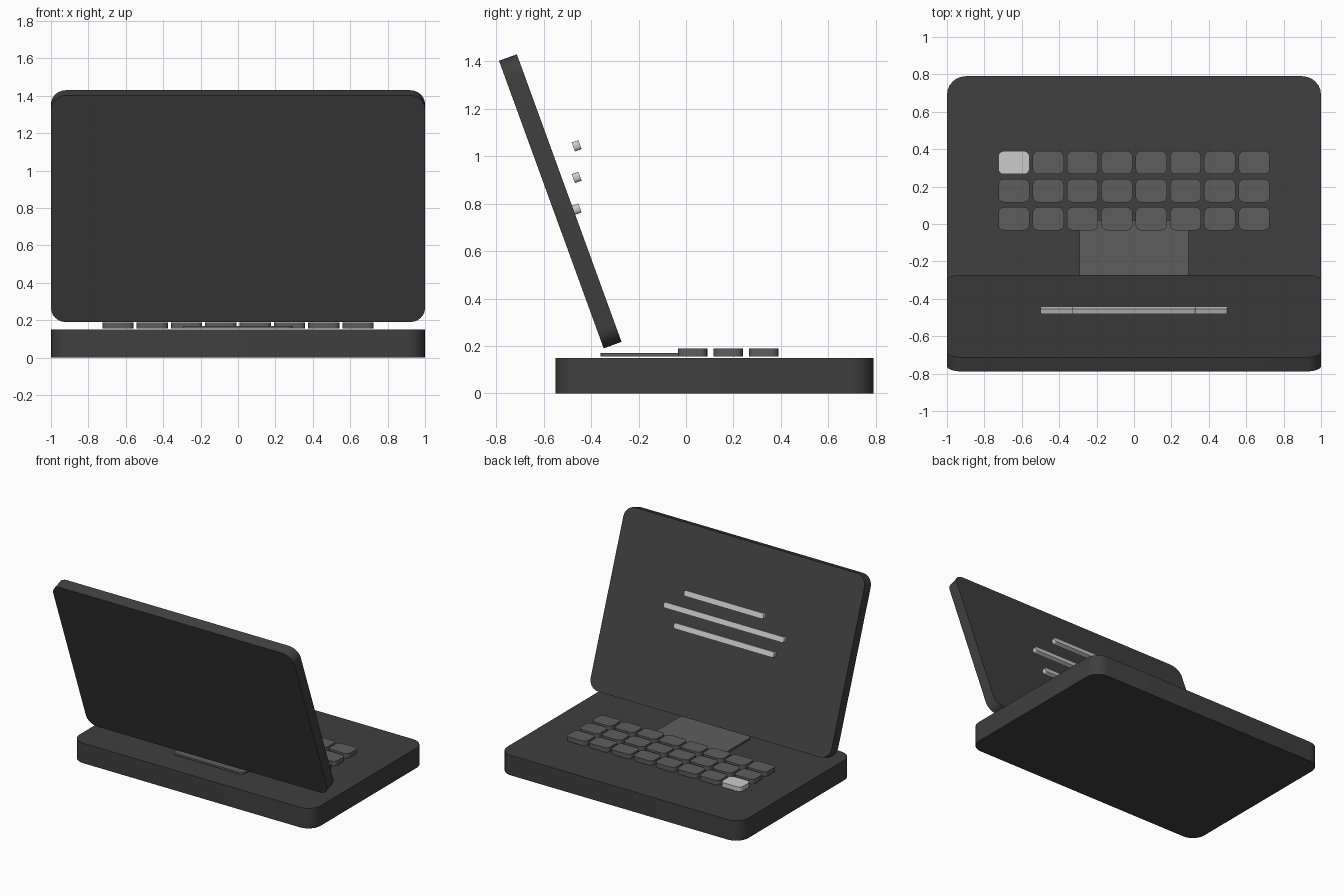
import bpy, bmesh
from math import radians, sin, cos, pi
from mathutils import Matrix

if "Cube" in bpy.data.objects:
    bpy.data.objects.remove(bpy.data.objects["Cube"])


def material(name, v):
    m = bpy.data.materials.new(name)
    m.diffuse_color = (v, v, v, 1)
    m.use_nodes = True
    m.node_tree.nodes["Principled BSDF"].inputs["Base Color"].default_value = m.diffuse_color
    return m


dark = material("dark_shell", 0.05)
grey = material("key_grey", 0.11)
light = material("light_grey", 0.55)


def slab(name, size, radius, loc, mat, tilt=0.0, steps=6):
    """Rounded rectangle in plan, extruded to a plate centred on loc."""
    w, d, h = size
    bm = bmesh.new()
    ring = []
    for k, (sx, sy) in enumerate([(1, 1), (-1, 1), (-1, -1), (1, -1)]):
        for i in range(steps + 1):
            a = (k + i / steps) * pi / 2
            ring.append(bm.verts.new((sx * (w / 2 - radius) + radius * cos(a),
                                      sy * (d / 2 - radius) + radius * sin(a), -h / 2)))
    face = bm.faces.new(ring)
    ext = bmesh.ops.extrude_face_region(bm, geom=[face])
    top = [e for e in ext["geom"] if isinstance(e, bmesh.types.BMVert)]
    bmesh.ops.translate(bm, verts=top, vec=(0, 0, h))
    bmesh.ops.recalc_face_normals(bm, faces=bm.faces)
    me = bpy.data.meshes.new(name)
    bm.to_mesh(me)
    bm.free()
    ob = bpy.data.objects.new(name, me)
    bpy.context.collection.objects.link(ob)
    ob.matrix_world = Matrix.Translation(loc) @ Matrix.Rotation(tilt, 4, "X")
    me.materials.append(mat)
    bpy.ops.object.select_all(action="DESELECT")
    ob.select_set(True)
    bpy.context.view_layer.objects.active = ob
    bpy.ops.object.shade_smooth_by_angle(angle=radians(35))
    return ob


# Base and leaning screen lid
TILT = radians(110)
slab("base", (2.0, 1.34, 0.15), 0.10, (0, 0.12, 0.075), dark)
slab("screen_lid", (2.0, 1.29, 0.08), 0.08, (0, -0.53, 0.81), dark, TILT)

# Trackpad
slab("trackpad", (0.585, 0.38, 0.014), 0.03, (0, -0.17, 0.163), grey)

# Keyboard: 8 x 3 keys, with one light corner key
for r in range(3):
    for c in range(8):
        accent = r == 2 and c == 0
        slab("accent_key" if accent else f"key_{r}_{c}", (0.167, 0.124, 0.034), 0.03,
             ((c - 3.5) * 0.1835, 0.028 + r * 0.15, 0.172), light if accent else grey, steps=4)

# Bars floating in front of the screen
for i, (w, z) in enumerate([(0.66, 1.044), (1.0, 0.911), (0.83, 0.777)]):
    slab(f"screen_bar_{i}", (w, 0.04, 0.03), 0.015, (0, -0.461, z), light, TILT, steps=4)
